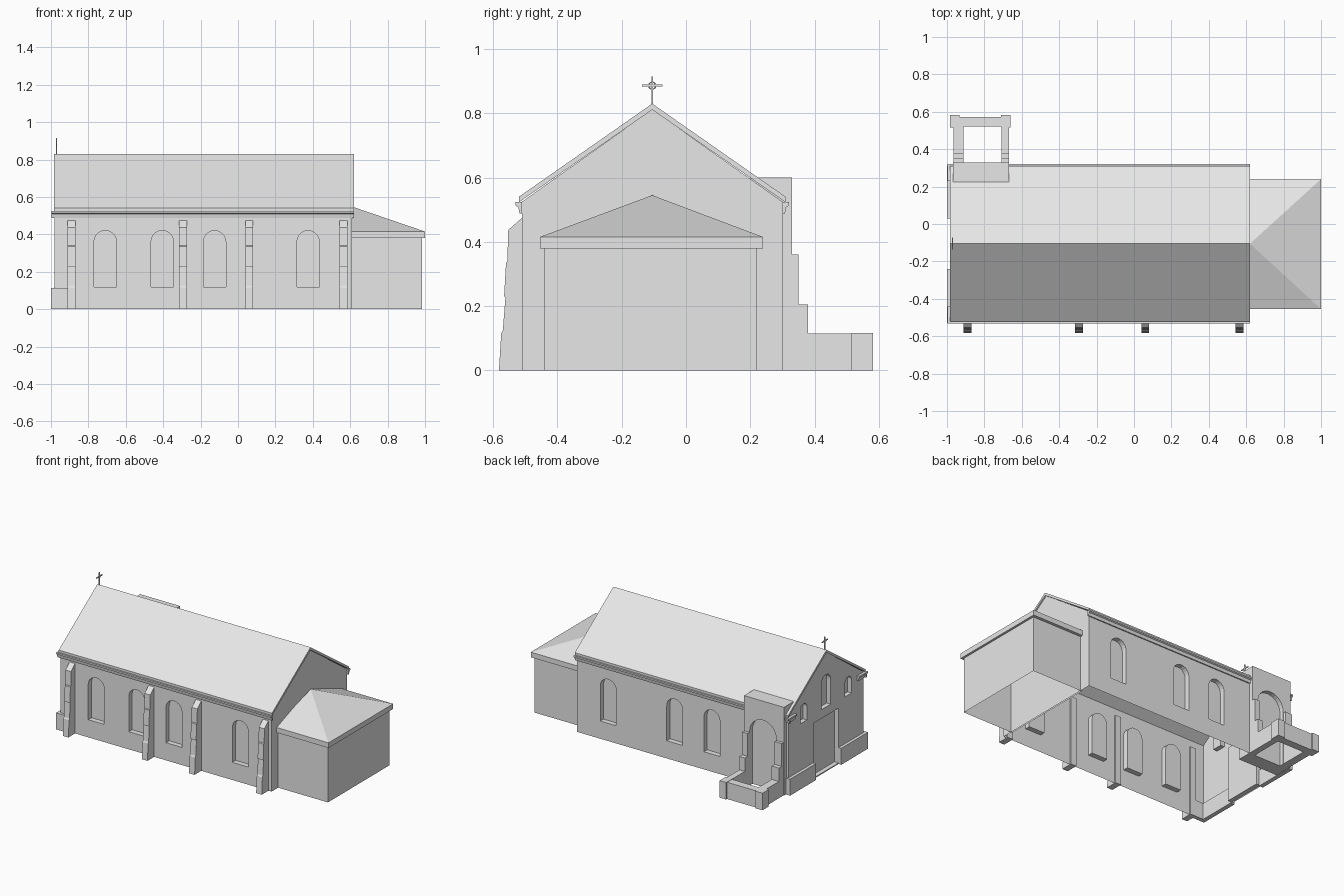
import bpy, bmesh, math

cube = bpy.data.objects.get("Cube")
if cube:
    bpy.data.objects.remove(cube, do_unlink=True)

stone = bpy.data.materials.new("pale_grey")
stone.use_nodes = True
GREY = (0.8, 0.8, 0.8, 1)
stone.diffuse_color = GREY
stone.node_tree.nodes["Principled BSDF"].inputs["Base Color"].default_value = GREY

RIDGE = -0.105          # y of the ridge line
WEST, EAST = -0.98, 0.61
FRONT, BACK = -0.51, 0.30


def finish(name, bm):
    bmesh.ops.recalc_face_normals(bm, faces=bm.faces)
    mesh = bpy.data.meshes.new(name)
    bm.to_mesh(mesh)
    bm.free()
    mesh.materials.append(stone)
    obj = bpy.data.objects.new(name, mesh)
    bpy.context.collection.objects.link(obj)
    return obj


def add_prism(bm, axis, pts, a, b):
    """Extrude a profile from a to b: (y, z) points along x, or (x, z) points along y."""
    def place(t, p):
        return (t, p[0], p[1]) if axis == "x" else (p[0], t, p[1])
    ends = [[bm.verts.new(place(t, p)) for p in pts] for t in (a, b)]
    n = len(pts)
    for end in ends:
        bm.faces.new(end)
    for i in range(n):
        j = (i + 1) % n
        bm.faces.new((ends[0][i], ends[0][j], ends[1][j], ends[1][i]))


def prism(name, axis, pts, a, b):
    bm = bmesh.new()
    add_prism(bm, axis, pts, a, b)
    return finish(name, bm)


def rect(u0, u1, v0, v1):
    return [(u0, v0), (u1, v0), (u1, v1), (u0, v1)]


def box(name, x0, x1, y0, y1, z0, z1):
    return prism(name, "x", rect(y0, y1, z0, z1), x0, x1)


def arch(c, w, z0, z1, steps=10):
    """Round-headed opening centred on c."""
    r = w / 2
    pts = [(c - r, z0), (c + r, z0)]
    for i in range(steps + 1):
        t = math.pi * i / steps
        pts.append((c + r * math.cos(t), z1 - r + r * math.sin(t)))
    return pts


def carve(obj, cutter):
    mod = obj.modifiers.new("cut", "BOOLEAN")
    mod.operation, mod.solver, mod.object = "DIFFERENCE", "EXACT", cutter
    deps = bpy.context.evaluated_depsgraph_get()
    mesh = bpy.data.meshes.new_from_object(obj.evaluated_get(deps))
    obj.modifiers.clear()
    obj.data = mesh
    bpy.data.objects.remove(cutter, do_unlink=True)


def open_bottom(obj):
    bm = bmesh.new()
    bm.from_mesh(obj.data)
    low = [f for f in bm.faces if all(v.co.z < 0.001 for v in f.verts)]
    bmesh.ops.delete(bm, geom=low, context="FACES")
    bm.to_mesh(obj.data)
    bm.free()


# Nave shell with window niches and west door recess
nave = prism("nave_walls", "x",
             [(FRONT, 0), (BACK, 0), (BACK, 0.525), (RIDGE, 0.812), (FRONT, 0.525)],
             WEST, EAST)
cuts = bmesh.new()
for x in (-0.71, -0.405, -0.125, 0.375):
    add_prism(cuts, "y", arch(x, 0.12, 0.12, 0.42), FRONT - 0.05, FRONT + 0.035)
    if x > -0.6:
        add_prism(cuts, "y", arch(x, 0.12, 0.12, 0.42), BACK - 0.035, BACK + 0.05)
for y, w, z0, z1 in ((-0.345, 0.07, 0.43, 0.555), (RIDGE, 0.1, 0.44, 0.66), (0.135, 0.07, 0.43, 0.555)):
    add_prism(cuts, "x", arch(y, w, z0, z1), WEST - 0.05, WEST + 0.03)
add_prism(cuts, "x", rect(-0.24, 0.03, 0.008, 0.38), WEST - 0.05, WEST + 0.03)
carve(nave, finish("nave_cutter", cuts))
open_bottom(nave)

# Nave roof
prism("nave_roof", "x",
      [(-0.52, 0.54), (RIDGE, 0.83), (0.31, 0.54), (0.31, 0.523), (RIDGE, 0.811), (-0.52, 0.523)],
      -0.985, 0.62)

# Moulded cornices with short returns on the west gable
for label, wall, out in (("front", FRONT, -1), ("back", BACK, 1)):
    steps = [(0, 0.488), (0.008, 0.488), (0.012, 0.508), (0.021, 0.513), (0.021, 0.524), (0, 0.524)]
    prism(label + "_cornice", "x", [(wall + out * d, z) for d, z in steps], -0.997, 0.62)
    ends = sorted((wall, wall - out * 0.07))
    prism(label + "_cornice_return", "y", [(WEST - d * 0.8, z) for d, z in steps], *ends)

# Stepped buttresses on the front
for i, x in enumerate((-0.89, -0.295, 0.06, 0.565)):
    prism(f"buttress_{i + 1}", "x",
          [(-0.50, 0), (-0.582, 0), (-0.575, 0.115), (-0.570, 0.125), (-0.562, 0.225),
           (-0.566, 0.232), (-0.560, 0.335), (-0.556, 0.34), (-0.553, 0.437), (-0.51, 0.475), (-0.50, 0.475)],
          x - 0.021, x + 0.021)

# Plinths beside the west door
box("front_plinth", -1.0, WEST + 0.01, -0.525, -0.24, 0, 0.112)
box("back_plinth", -1.0, WEST + 0.01, 0.03, 0.31, 0, 0.112)
box("front_corner_plinth", -1.0, -0.911, -0.528, -0.50, 0, 0.112)

# East annex with hipped roof
open_bottom(box("annex_walls", 0.60, 0.985, -0.44, 0.22, 0, 0.39))
box("annex_eaves", 0.60, 1.0, -0.455, 0.24, 0.38, 0.415)
bm = bmesh.new()
base = [bm.verts.new(p) for p in ((0.60, -0.455, 0.415), (1.0, -0.455, 0.415),
                                  (1.0, 0.24, 0.415), (0.60, 0.24, 0.415))]
apex = bm.verts.new((0.62, RIDGE, 0.545))
for i in range(4):
    bm.faces.new((base[i], base[(i + 1) % 4], apex))
finish("annex_roof", bm)

# Back porch: flat-topped block with an arched recess
porch = box("porch_block", -0.968, -0.668, 0.20, 0.33, 0, 0.60)
carve(porch, prism("porch_cutter", "y", arch(-0.81, 0.2, -0.05, 0.47, 14), 0.299, 0.40))

# Stepped piers and low yard walls running back from the porch
for label, x0, x1 in (("right", -0.965, -0.911), ("left", -0.709, -0.668)):
    prism(label + "_pier", "x",
          [(0.31, 0), (0.53, 0), (0.53, 0.114), (0.38, 0.114), (0.38, 0.205),
           (0.35, 0.205), (0.35, 0.36), (0.31, 0.36)], x0, x1)
for label, x0, x1 in (("right", -0.983, -0.932), ("left", -0.71, -0.66)):
    box(label + "_yard_post", x0, x1, 0.515, 0.582, 0, 0.116)
box("yard_end_wall", -0.94, -0.70, 0.52, 0.572, 0, 0.114)

# Ridge cross with ring
box("cross_shaft", -0.973, -0.967, RIDGE - 0.003, RIDGE + 0.003, 0.82, 0.914)
box("cross_arm", -0.973, -0.967, RIDGE - 0.032, RIDGE + 0.032, 0.883, 0.889)
bpy.ops.mesh.primitive_torus_add(major_radius=0.011, minor_radius=0.002, major_segments=16,
                                 minor_segments=6, location=(-0.97, RIDGE, 0.886),
                                 rotation=(0, math.pi / 2, 0))
ring = bpy.context.object
ring.name = "cross_ring"
ring.data.materials.append(stone)
